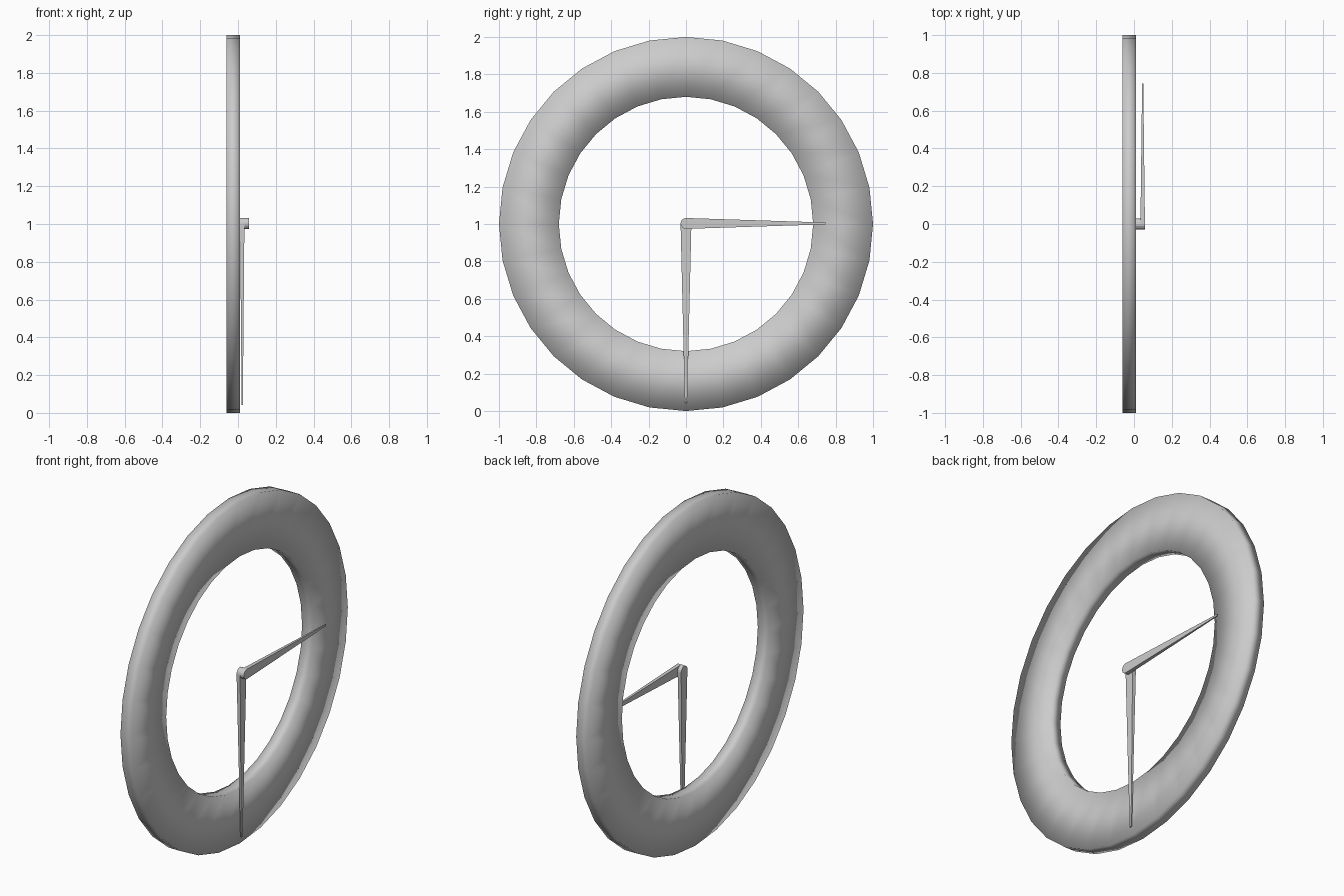
import bpy, bmesh, math
from mathutils import Matrix

if "Cube" in bpy.data.objects:
    bpy.data.objects.remove(bpy.data.objects["Cube"])


def finish(name, bm, smooth):
    bmesh.ops.recalc_face_normals(bm, faces=bm.faces)
    mesh = bpy.data.meshes.new(name)
    bm.to_mesh(mesh)
    bm.free()
    for p in mesh.polygons:
        p.use_smooth = smooth
    ob = bpy.data.objects.new(name, mesh)
    bpy.context.collection.objects.link(ob)
    return ob


# Flat ring with a rectangular section, swept around the x axis
N = 32
section = [(-0.061, 1.0), (0.011, 1.0), (0.011, 0.68), (-0.061, 0.68)]
bm = bmesh.new()
loops = []
for i in range(N):
    a = 2 * math.pi * i / N
    loops.append([bm.verts.new((x, r * math.cos(a), 1 + r * math.sin(a)))
                  for x, r in section])
for i in range(N):
    p, q = loops[i], loops[(i + 1) % N]
    for j in range(4):
        k = (j + 1) % 4
        bm.faces.new((p[j], p[k], q[k], q[j]))
finish("clock_ring", bm, True)


# Tapered hand with a rounded pivot end, drawn along +y then turned
def hand(name, length, x0, x1, turn, tip_w, tip_t):
    w, mid = 0.029, (x0 + x1) / 2
    outline = [(w * math.cos(a), w * math.sin(a))
               for a in (math.radians(90 + 22.5 * i) for i in range(9))]
    outline += [(length, -tip_w), (length, tip_w)]
    bm = bmesh.new()
    sides = []
    for x in (x0, x1):
        tip_x = mid + math.copysign(tip_t, x - mid)
        sides.append([bm.verts.new((x if y < 0.1 else tip_x, y, z))
                      for y, z in outline])
    back, front = sides
    n = len(outline)
    # pivot caps and tapered faces
    for s in sides:
        bm.faces.new(s[:9])
        bm.faces.new((s[0], s[8], s[9], s[10]))
    for i in range(n):
        j = (i + 1) % n
        bm.faces.new((back[i], back[j], front[j], front[i]))
    bm.transform(Matrix.Translation((0, 0, 1.003)) @ Matrix.Rotation(turn, 4, 'X'))
    finish(name, bm, False)


hand("hour_hand", 0.745, 0.034, 0.058, 0, 0.005, 0.003)
hand("minute_hand", 0.96, 0.011, 0.034, -math.pi / 2, 0.006, 0.003)
